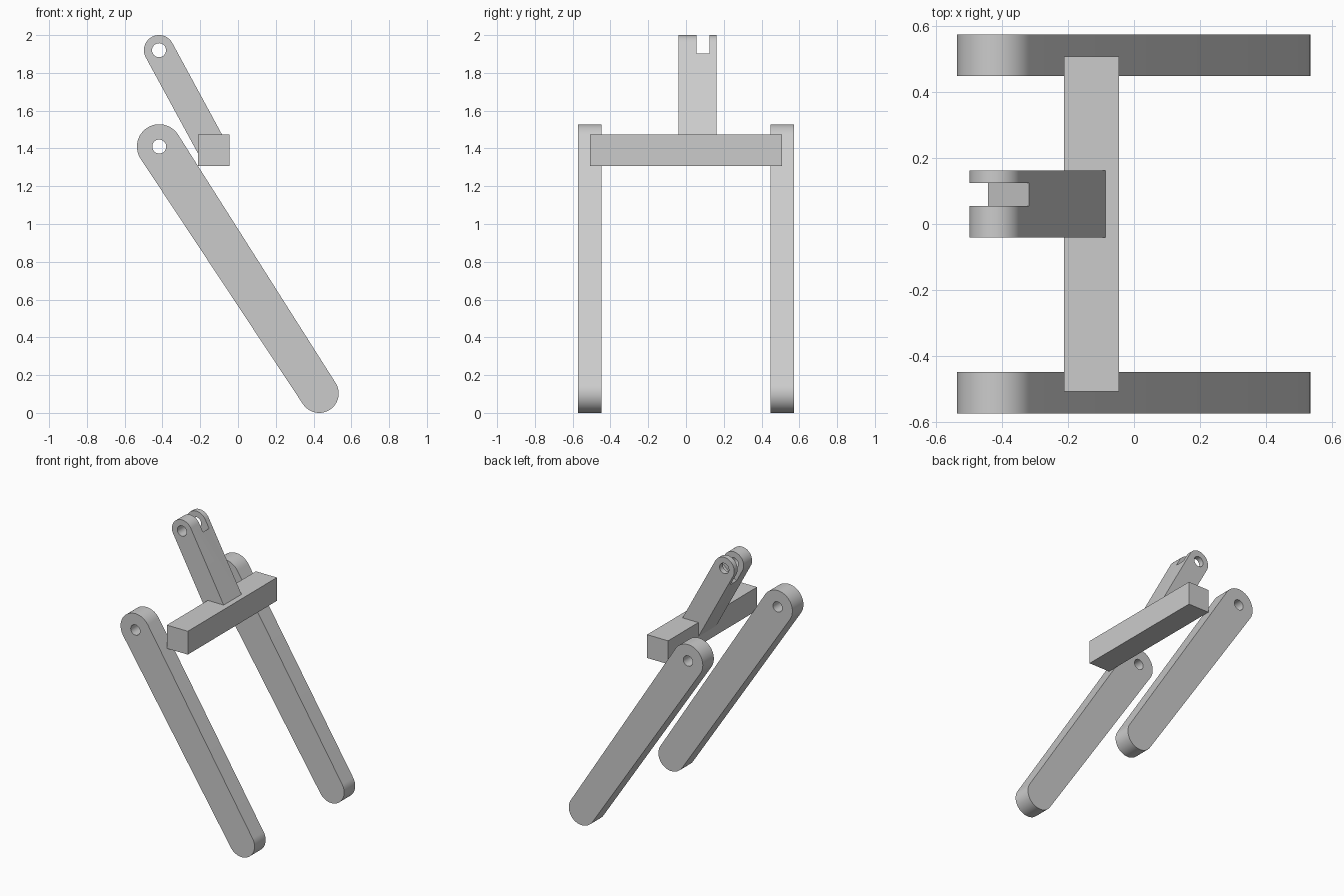
import bpy
import bmesh
from math import atan2, asin, cos, sin, pi, hypot
from mathutils import Vector

cube = bpy.data.objects.get("Cube")
if cube:
    bpy.data.objects.remove(cube)

grey = bpy.data.materials.new("light grey")
grey.use_nodes = True
grey.diffuse_color = (0.6, 0.6, 0.6, 1)
grey.node_tree.nodes["Principled BSDF"].inputs["Base Color"].default_value = (0.6, 0.6, 0.6, 1)


def arc(center, radius, start, sweep, steps):
    return [(center[0] + radius * cos(start + sweep * i / steps),
             center[1] + radius * sin(start + sweep * i / steps)) for i in range(steps + 1)]


def prism(name, loops, y0, y1):
    """Fill the x-z outline (later loops are holes) and extrude it along y."""
    bm = bmesh.new()
    edges = []
    for loop in loops:
        verts = [bm.verts.new((x, y0, z)) for x, z in loop]
        edges += [bm.edges.new((v, verts[i - 1])) for i, v in enumerate(verts)]
    bmesh.ops.triangle_fill(bm, edges=edges, use_beauty=True, use_dissolve=False)
    out = bmesh.ops.extrude_face_region(bm, geom=bm.faces[:], use_keep_orig=True)
    bmesh.ops.translate(bm, vec=(0, y1 - y0, 0),
                        verts=[g for g in out["geom"] if isinstance(g, bmesh.types.BMVert)])
    bmesh.ops.recalc_face_normals(bm, faces=bm.faces[:])
    mesh = bpy.data.meshes.new(name)
    bm.to_mesh(mesh)
    bm.free()
    mesh.materials.append(grey)
    obj = bpy.data.objects.new(name, mesh)
    bpy.context.collection.objects.link(obj)
    return obj


def select(obj):
    bpy.ops.object.select_all(action="DESELECT")
    obj.select_set(True)
    bpy.context.view_layer.objects.active = obj


def smooth(obj):
    select(obj)
    bpy.ops.object.shade_smooth_by_angle(angle=pi / 6)


def hole(center, radius):
    return arc(center, radius, 0, 2 * pi, 40)[:-1]


# Pair of long round-ended side arms with a pivot hole at the top
top, foot = (-0.417, 1.41), (0.43, 0.103)
r_top, r_foot = 0.118, 0.103
dx, dz = top[0] - foot[0], top[1] - foot[1]
axis = atan2(dz, dx)
tilt = asin((r_top - r_foot) / hypot(dx, dz))
outline = (arc(top, r_top, axis - pi / 2 - tilt, pi + 2 * tilt, 32)
           + arc(foot, r_foot, axis + pi / 2 + tilt, pi - 2 * tilt, 32))
for name, y in (("front_arm", -0.573), ("rear_arm", 0.447)):
    smooth(prism(name, [outline, hole(top, 0.037)], y, y + 0.126))

# Square crossbar joining the arms
prism("crossbar", [[(-0.212, 1.307), (-0.045, 1.307), (-0.045, 1.475), (-0.212, 1.475)]],
      -0.507, 0.507)

# Upper lever rooted in the crossbar, with a forked pivot end
pivot = (-0.418, 1.92)
lever_axis = atan2(0.879, -0.477)
lever_outline = arc(pivot, 0.08, lever_axis - pi / 2, pi, 32) + [(-0.19, 1.333), (-0.06, 1.428)]
lever = prism("forked_lever", [lever_outline, hole(pivot, 0.037)], -0.041, 0.162)

# Slot between the fork lugs, with a sloping floor
low, high = Vector((-0.441, 1.795)), Vector((-0.317, 1.903))
along = (high - low).normalized()
away = Vector((-along.y, along.x)) * 0.4
low, high = low - along * 0.2, high + along * 0.2
cutter = prism("slot_cutter", [[low, high, high + away, low + away]], 0.055, 0.124)
cutter.hide_render = True
select(lever)
mod = lever.modifiers.new("slot", "BOOLEAN")
mod.operation = "DIFFERENCE"
mod.solver = "EXACT"
mod.object = cutter
bpy.ops.object.modifier_apply(modifier=mod.name)
bpy.data.objects.remove(cutter)
smooth(lever)
